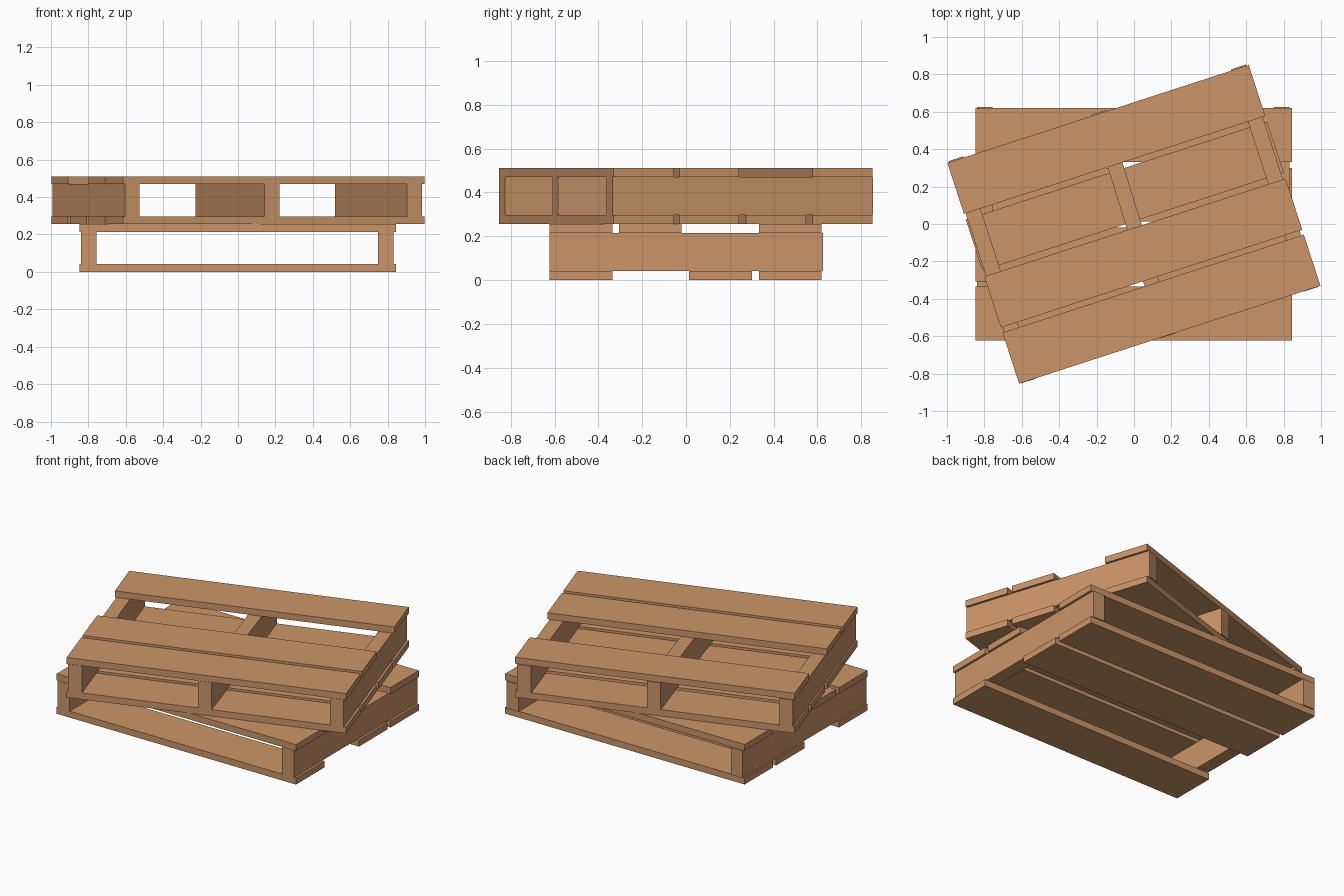
import bpy
from math import radians
from mathutils import Matrix

if "Cube" in bpy.data.objects:
    bpy.data.objects.remove(bpy.data.objects["Cube"])

wood = bpy.data.materials.new("wood")
wood.diffuse_color = (0.60, 0.30, 0.14, 1)
wood.use_nodes = True
wood.node_tree.nodes["Principled BSDF"].inputs["Base Color"].default_value = wood.diffuse_color

BOARD_L, BOARD_W, BOARD_T = 1.694, 0.287, 0.041
STRINGER_L, STRINGER_W = 1.25, 0.083
HEIGHT = 0.2555
BOARD_Y = {"front": -0.4785, "mid_front": -0.163, "mid_back": 0.157, "back": 0.4755}


def box(name, size, loc, place, spin=0.0):
    """A plain box, baked to size and set within its pallet's frame."""
    bpy.ops.mesh.primitive_cube_add(size=1)
    ob = bpy.context.object
    ob.name = name
    ob.data.transform(Matrix.Diagonal((*size, 1)))
    ob.matrix_world = place @ Matrix.Translation(loc) @ Matrix.Rotation(spin, 4, 'Z')
    ob.data.materials.append(wood)


def pallet(name, z, turn, top, bottom, stringers):
    place = Matrix.Translation((0, 0, z)) @ Matrix.Rotation(turn, 4, 'Z')
    # deck boards, top and bottom
    for layer, keys, bz in (("top", top, HEIGHT - BOARD_T / 2), ("bottom", bottom, BOARD_T / 2)):
        for k in keys:
            box(f"{name}_{layer}_board_{k}", (BOARD_L, BOARD_W, BOARD_T),
                (-0.001, BOARD_Y[k], bz), place)
    # stringers between the decks
    for k, (x, spin) in stringers.items():
        box(f"{name}_stringer_{k}", (STRINGER_W, STRINGER_L, HEIGHT - 2 * BOARD_T),
            (x, 0.001, HEIGHT / 2), place, spin)


sides = {"left": (-0.797, 0), "right": (0.790, 0)}

# lower pallet: one board missing from each deck, no middle stringer
pallet("lower", 0, 0, ("front", "mid_front", "back"), ("front", "mid_back", "back"), sides)

# upper pallet: turned, one top board missing, slightly skewed middle stringer
pallet("upper", HEIGHT, radians(18), ("front", "mid_front", "back"), tuple(BOARD_Y),
       {**sides, "middle": (-0.003, -0.013)})
